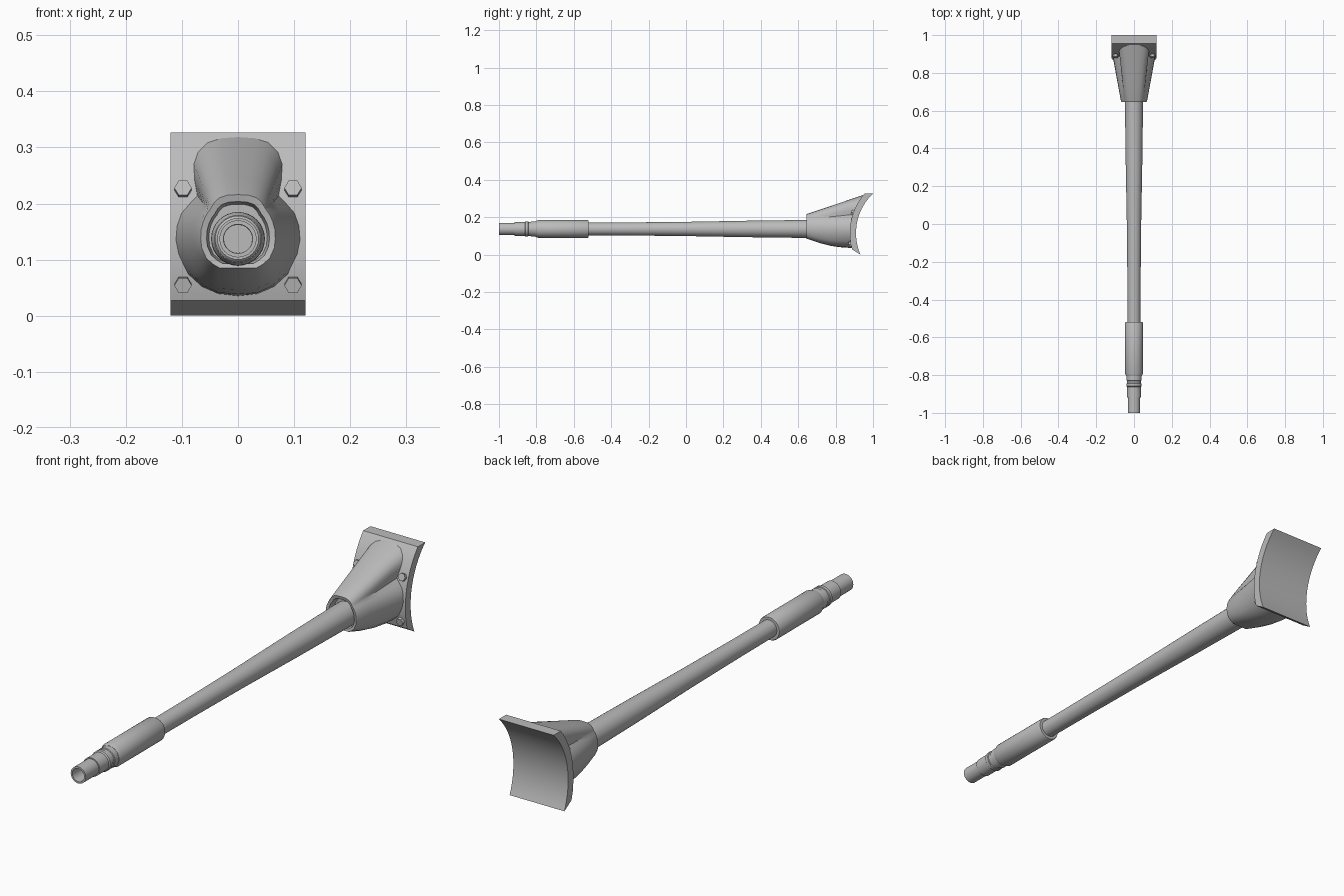
import bpy, bmesh, math
from mathutils import Vector, Matrix

if "Cube" in bpy.data.objects:
    bpy.data.objects.remove(bpy.data.objects["Cube"])

AXIS_Z = 0.137                    # height of the tube axis
ARC_Y, ARC_Z = 1.201, 0.115       # centre of the curved plate
R_IN, R_OUT = 0.292, 0.325

steel = bpy.data.materials.new("grey steel")
steel.diffuse_color = (0.5, 0.5, 0.5, 1)
steel.use_nodes = True
steel.node_tree.nodes["Principled BSDF"].inputs["Base Color"].default_value = steel.diffuse_color


def finish(name, bm, angle=30):
    bmesh.ops.recalc_face_normals(bm, faces=bm.faces)
    me = bpy.data.meshes.new(name)
    bm.to_mesh(me)
    bm.free()
    ob = bpy.data.objects.new(name, me)
    bpy.context.collection.objects.link(ob)
    me.materials.append(steel)
    bpy.ops.object.select_all(action='DESELECT')
    ob.select_set(True)
    bpy.context.view_layer.objects.active = ob
    bpy.ops.object.shade_smooth_by_angle(angle=math.radians(angle))
    return ob


def loft(bm, rings, cap_start=True, cap_end=True):
    rows = [[bm.verts.new(p) for p in ring] for ring in rings]
    n = len(rows[0])
    for a, b in zip(rows, rows[1:]):
        for i in range(n):
            j = (i + 1) % n
            bm.faces.new((a[i], a[j], b[j], b[i]))
    if cap_start:
        bm.faces.new(rows[0])
    if cap_end:
        bm.faces.new(rows[-1])


def lathe(name, profile, n=32):
    """Revolve (y, radius) pairs about the tube axis."""
    bm = bmesh.new()
    loft(bm, [[(r * math.cos(2 * math.pi * i / n), y, AXIS_Z + r * math.sin(2 * math.pi * i / n))
               for i in range(n)] for y, r in profile])
    return finish(name, bm)


def plate_y(z, r=R_OUT):
    return ARC_Y - math.sqrt(r * r - (z - ARC_Z) ** 2)


# Muzzle with open bore and stepped collars
lathe("muzzle", [(-0.80, 0.025), (-1.0, 0.026), (-1.0, 0.033), (-0.918, 0.033),
                 (-0.918, 0.037), (-0.862, 0.037), (-0.858, 0.041), (-0.845, 0.041),
                 (-0.843, 0.038), (-0.83, 0.038), (-0.828, 0.041), (-0.79, 0.041)])

# Thick sleeve behind the muzzle
lathe("sleeve", [(-0.805, 0.038), (-0.805, 0.042), (-0.79, 0.0475), (-0.525, 0.0475),
                 (-0.52, 0.045), (-0.52, 0.030)])

# Long tapering tube
lathe("barrel", [(-0.54, 0.034), (-0.3, 0.035), (0.0, 0.038), (0.33, 0.044), (0.64, 0.048), (0.75, 0.048)])

# Curved mounting plate
bm = bmesh.new()
N = 20
front, back = [], []
for i in range(N + 1):
    zf = 0.027 + (0.327 - 0.027) * i / N
    zb = 0.327 * i / N
    front.append((plate_y(zf), zf))
    back.append((plate_y(zb, R_IN), zb))
sides = []
for x in (-0.12, 0.12):
    sides.append([[bm.verts.new((x, y, z)) for y, z in line] for line in (front, back)])
(lf, lb), (rf, rb) = sides
for i in range(N):
    bm.faces.new((lf[i], rf[i], rf[i + 1], lf[i + 1]))
    bm.faces.new((lb[i], lb[i + 1], rb[i + 1], rb[i]))
    for f, b in ((lf, lb), (rf, rb)):
        bm.faces.new((f[i], f[i + 1], b[i + 1], b[i]))
for k in (0, N):
    bm.faces.new((lf[k], rf[k], rb[k], lb[k]))
finish("mounting_plate", bm)

# Flared shroud: round lower lobe and narrower upper lobe, right half mirrored
FRONT = [(0, .22), (.02, .219), (.035, .214), (.044, .206), (.049, .198), (.051, .194),
         (.054, .190), (.059, .183), (.065, .170), (.069, .155), (.070, .137), (.068, .12),
         (.059, .1), (.046, .089), (.034, .082), (0, .082)]
BACK = [(0, .322), (.03, .320), (.055, .312), (.072, .295), (.080, .272), (.078, .242),
        (.073, .215), (.088, .199), (.102, .183), (.110, .160), (.112, .135), (.107, .11),
        (.090, .075), (.065, .052), (.035, .039), (0, .035)]


def mirrored(half):
    return half + [(-x, z) for x, z in half[-2:0:-1]]


outer, flare = mirrored(FRONT), mirrored(BACK)


def scaled(s, y):
    return [(x * s, y, AXIS_Z + (z - AXIS_Z) * s) for x, z in outer]


def between(t):
    ring = []
    for (x0, z0), (x1, z1) in zip(outer, flare):
        y1 = plate_y(z1) + 0.008
        low = 0.012 * math.sin(math.pi * t) if z1 < 0.08 else 0   # slight belly underneath
        ring.append((x0 + (x1 - x0) * t, 0.655 + (y1 - 0.655) * t, z0 + (z1 - z0) * t - low))
    return ring


bm = bmesh.new()
loft(bm, [scaled(0.74, 0.675), scaled(0.80, 0.648), scaled(0.95, 0.645)]
     + [between(t) for t in (0, 0.25, 0.5, 0.75, 1)])
finish("shroud", bm, 32)

# Hexagonal bolts standing square to the plate
for x in (-0.098, 0.098):
    for z in (0.056, 0.224):
        p = Vector((x, plate_y(z), z))
        normal = Vector((0, p.y - ARC_Y, z - ARC_Z)).normalized()
        bm = bmesh.new()
        bmesh.ops.create_cone(bm, cap_ends=True, segments=6, radius1=0.0155, radius2=0.0155, depth=0.024)
        turn = normal.to_track_quat('Z', 'Y').to_matrix().to_4x4() @ Matrix.Rotation(math.pi / 6, 4, 'Z')
        bmesh.ops.transform(bm, matrix=Matrix.Translation(p) @ turn, verts=bm.verts)
        finish("bolt", bm)
